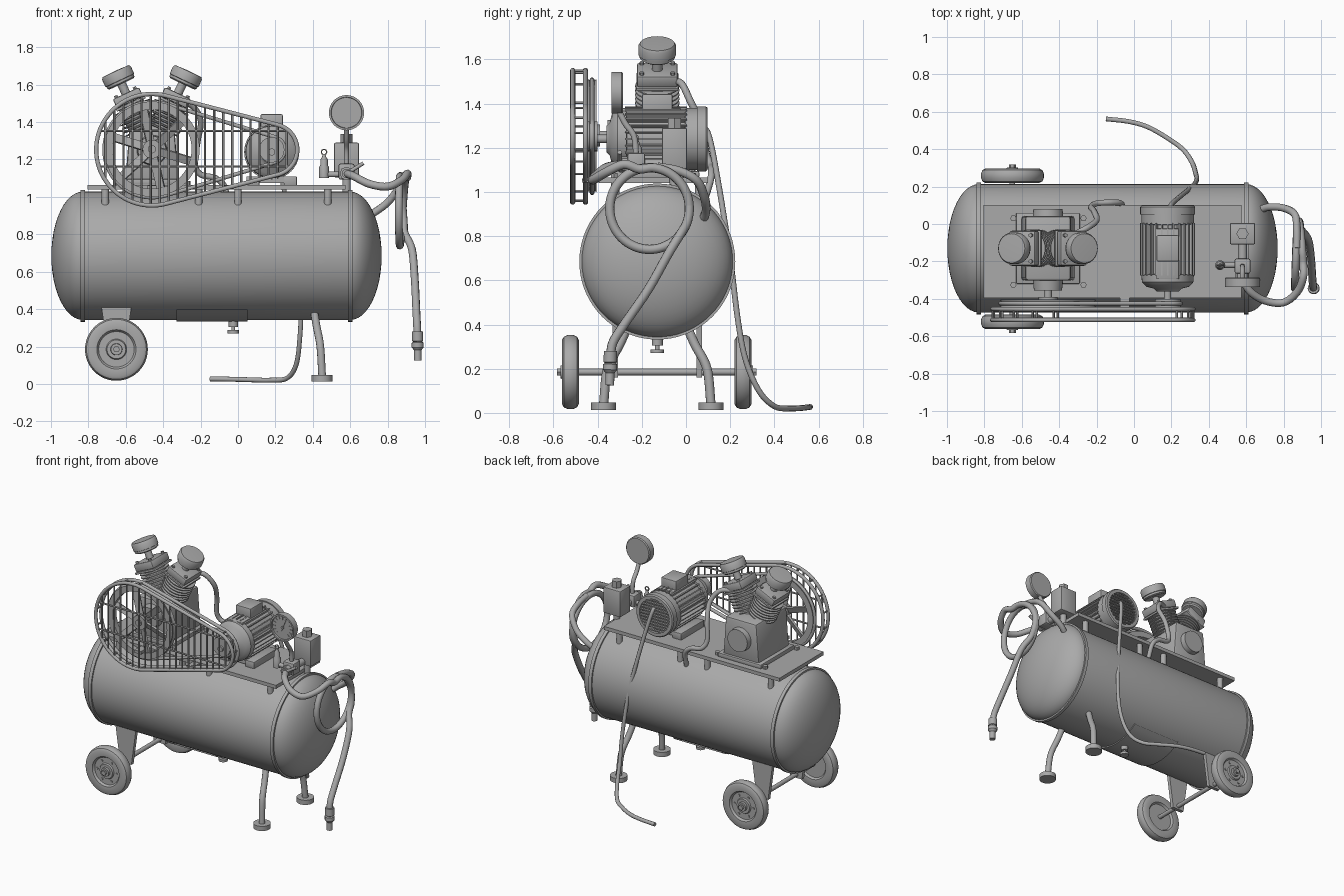
import bpy, bmesh, math
from mathutils import Vector, Matrix
from math import sin, cos, pi, radians, sqrt

if "Cube" in bpy.data.objects:
    bpy.data.objects.remove(bpy.data.objects["Cube"])

grey = bpy.data.materials.new("plain grey")
grey.diffuse_color = (0.4, 0.4, 0.4, 1)
grey.use_nodes = True
grey.node_tree.nodes["Principled BSDF"].inputs["Base Color"].default_value = grey.diffuse_color


def add(name, mesh, angle=35):
    mesh.materials.clear()
    mesh.materials.append(grey)
    mesh.shade_smooth()
    mesh.set_sharp_from_angle(angle=radians(angle))
    o = bpy.data.objects.new(name, mesh)
    bpy.context.collection.objects.link(o)
    return o


def from_bm(name, bm):
    bmesh.ops.recalc_face_normals(bm, faces=bm.faces)
    me = bpy.data.meshes.new(name)
    bm.to_mesh(me)
    bm.free()
    return add(name, me)


def box(name, c, s, rot=None, bevel=0.0, taper=1.0):
    """Box with centre and size; taper shrinks the top along x."""
    bm = bmesh.new()
    bmesh.ops.create_cube(bm, size=1)
    for v in bm.verts:
        k = taper if v.co.z > 0 else 1
        v.co = Vector((v.co.x * s[0] * k, v.co.y * s[1], v.co.z * s[2]))
    if bevel:
        bmesh.ops.bevel(bm, geom=bm.edges[:], offset=bevel, segments=2, affect='EDGES', profile=0.5)
    m = Matrix.Translation(c) @ (rot.to_4x4() if rot else Matrix())
    bmesh.ops.transform(bm, matrix=m, verts=bm.verts)
    return from_bm(name, bm)


def lathe(name, profile, origin, axis, n=40):
    """Spin a (radius, height) profile round an axis."""
    q = Vector(axis).to_track_quat('Z', 'Y')
    bm = bmesh.new()
    rows = []
    for r, h in profile:
        k = 1 if r < 1e-6 else n
        rows.append([bm.verts.new(Vector(origin) + q @ Vector((r * cos(2 * pi * i / n), r * sin(2 * pi * i / n), h)))
                     for i in range(k)])
    for a, b in zip(rows, rows[1:]):
        for i in range(n):
            f = []
            for v in (a[i % len(a)], a[(i + 1) % len(a)], b[(i + 1) % len(b)], b[i % len(b)]):
                if v not in f:
                    f.append(v)
            if len(f) > 2:
                bm.faces.new(f)
    bmesh.ops.remove_doubles(bm, verts=bm.verts, dist=1e-5)
    return from_bm(name, bm)


def cyl(name, p0, p1, r, r2=None, n=24):
    d = Vector(p1) - Vector(p0)
    return lathe(name, [(0, 0), (r, 0), (r if r2 is None else r2, d.length), (0, d.length)], p0, d, n)


def spline(pts, steps=8):
    """Smooth path through the points."""
    p = [Vector(q) for q in pts]
    p = [2 * p[0] - p[1]] + p + [2 * p[-1] - p[-2]]
    out = []
    for a, b, c, d in zip(p, p[1:], p[2:], p[3:]):
        for i in range(steps):
            t = i / steps
            out.append(0.5 * (2 * b + (c - a) * t + (2 * a - 5 * b + 4 * c - d) * t * t + (3 * b - a - 3 * c + d) * t ** 3))
    return out + [p[-2]]


def tube(name, paths, r, cyclic=False, res=3):
    cu = bpy.data.curves.new(name, 'CURVE')
    cu.dimensions = '3D'
    cu.bevel_depth, cu.bevel_resolution, cu.use_fill_caps = r, res, True
    for path in paths:
        s = cu.splines.new('POLY')
        s.points.add(len(path) - 1)
        for pt, co in zip(s.points, path):
            pt.co = (*co, 1)
        s.use_cyclic_u = cyclic
    tmp = bpy.data.objects.new("tmp", cu)
    bpy.context.collection.objects.link(tmp)
    me = bpy.data.meshes.new_from_object(tmp.evaluated_get(bpy.context.evaluated_depsgraph_get()))
    bpy.data.objects.remove(tmp)
    return add(name, me, 50)


# tank with domed ends and weld rims
TY, TZ, TR = -0.13, 0.685, 0.343
dome = [(TR * sin(a), cos(a)) for a in [i * pi / 24 for i in range(13)]]
prof = [(r, -0.83 - 0.168 * h) for r, h in dome] + [(r, 0.60 + 0.168 * h) for r, h in reversed(dome)]
lathe("tank", prof, (0, TY, TZ), (1, 0, 0), 72)
for x in (-0.83, 0.60):
    lathe("tank_rim", [(TR - .01, -.012), (TR + .01, -.012), (TR + .01, .012), (TR - .01, .012)], (x, TY, TZ), (1, 0, 0), 72)

# curved plate under the tank, and drain
bm = bmesh.new()
arc = [radians(-125 + 70 * i / 14) for i in range(15)]
ring = [[bm.verts.new((x, TY + r * cos(a), TZ + r * sin(a))) for a in arc]
        for x, r in ((-.33, TR - .005), (-.33, TR + .008), (.05, TR + .008), (.05, TR - .005))]
for a, b in zip(ring, ring[1:]):
    for i in range(14):
        bm.faces.new((a[i], a[i + 1], b[i + 1], b[i]))
from_bm("belly_plate", bm)
cyl("drain_stem", (-.025, TY, .36), (-.025, TY, .305), .025)
cyl("drain_neck", (-.025, TY, .31), (-.025, TY, .28), .010)
cyl("drain_cap", (-.025, TY, .287), (-.025, TY, .27), .03, n=12)

# deck and its posts
box("deck", (-.115, -.147, 1.052), (1.38, .495, .025))
for x in (-.71, -.21, 0, .48):
    for y in (-.32, .06):
        cyl("deck_post", (x, y, .95), (x, y, 1.045), .02, n=16)

# wheels, axle and brackets
WX, WZ = -.65, .185
for y, s in ((-.523, -1), (.258, 1)):
    lathe("wheel", [(0, -.02), (.095, -.02), (.105, -.034), (.145, -.038), (.160, -.03), (.168, -.012), (.168, .012),
                    (.160, .03), (.145, .038), (.105, .034), (.095, .02), (.055, .02), (.05, .03), (0, .03)],
          (WX, y, WZ), (0, s, 0), 48)
    cyl("wheel_hub", (WX, y, WZ), (WX, y + s * .045, WZ), .035, .03)
    cyl("axle_nut", (WX, y, WZ), (WX, y + s * .06, WZ), .018, n=6)
    for i in range(6):
        a = i * pi / 3
        p = (WX + .075 * cos(a), y, WZ + .075 * sin(a))
        cyl("wheel_bolt", p, (p[0], y + s * .026, p[2]), .008, n=8)
    box("wheel_bracket", (WX, TY + s * .19, .29), (.09, .025, .26), taper=1.8)
cyl("axle", (WX, -.56, WZ), (WX, .30, WZ), .015)

# front legs with feet
for s in (-1, 1):
    tube("front_leg", [spline([(.405, TY + s * .13, .40), (.42, TY + s * .17, .31), (.44, TY + s * .225, .2),
                               (.45, TY + s * .243, .04)])], .021)
    cyl("foot", (.45, TY + s * .243, .014), (.45, TY + s * .243, .047), .056, n=32)

# pump crankcase and covers
PX, PY, PZ = -.46, -.13, 1.255
box("crankcase_base", (PX, PY, 1.08), (.34, .38, .03), bevel=.006)
box("crankcase", (PX, PY, 1.22), (.285, .345, .28), bevel=.015, taper=.85)
cyl("rear_cover", (PX, .03, 1.23), (PX, .08, 1.23), .082, .078, n=32)
cyl("front_cover", (PX, -.29, 1.25), (PX, -.355, 1.25), .082, .075, n=32)
for x in (-.645, -.27):
    for y in (-.325, .03):
        cyl("deck_bolt", (x, y, 1.06), (x, y, 1.085), .017, n=6)

# two finned cylinders with heads and air filters
for s in (-1, 1):
    t = radians(25) * s
    rot = Matrix.Rotation(t, 3, 'Y')
    ax = rot @ Vector((0, 0, 1))
    at = lambda h, u=0, v=0: Vector((PX, PY, PZ)) + rot @ Vector((u, v, h))
    fins = [(0, .05), (.075, .05)]
    for i in range(7):
        h = .115 + i * .021
        fins += [(.072, h), (.1, h + .003), (.1, h + .009), (.072, h + .012)]
    lathe("finned_cylinder", fins + [(.072, .27), (0, .27)], at(0), ax, 40)
    box("valve_plate", at(.268), (.17, .19, .014), rot, .003)
    box("cylinder_head", at(.303), (.155, .185, .055), rot, .01)
    for u in (-.055, .055):
        for v in (-.07, .07):
            cyl("head_bolt", at(.32, u, v), at(.342, u, v), .011, n=6)
    cyl("filter_stem", at(.32), at(.40), .024)
    lathe("air_filter", [(0, .385), (.07, .385), (.08, .392), (.08, .405), (.085, .407), (.085, .448),
                         (.078, .46), (0, .463)], at(0), ax, 40)

# flywheel with spokes
lathe("flywheel_rim", [(.212, -.02), (.255, -.02), (.247, 0), (.255, .02), (.212, .02), (.212, -.02)],
      (PX, -.425, PZ), (0, 1, 0), 64)
cyl("flywheel_hub", (PX, -.455, PZ), (PX, -.39, PZ), .05)
cyl("crankshaft", (PX, -.465, PZ), (PX, -.30, PZ), .022)
for i in range(6):
    r = Matrix.Rotation(i * pi / 3 + .3, 3, 'Y')
    box("flywheel_spoke", Vector((PX, -.425, PZ)) + r @ Vector((.13, 0, 0)), (.18, .014, .045), r @ Matrix.Rotation(.4, 3, 'X'))

# belt and guard outlines wrap two circles
MX, MZ = .18, 1.24
CZ = 1.252


def hull(R1, R2, y):
    f = math.acos((R1 - R2) / (MX - PX))
    a = [(PX + R1 * cos(t), y, CZ + R1 * sin(t)) for t in [f + (2 * pi - 2 * f) * i / 48 for i in range(49)]]
    return a + [(MX + R2 * cos(t), y, CZ + R2 * sin(t)) for t in [-f + 2 * f * i / 24 for i in range(25)]]


tube("drive_belt", [hull(.255, .07, -.425)], .011, True)
cyl("motor_pulley", (MX, -.445, CZ), (MX, -.40, CZ), .068, n=32)
cyl("motor_shaft", (MX, -.46, MZ), (MX, -.33, MZ), .019)
R1, R2 = .298, .137
YF, YB = -.513, -.455
front, back = hull(R1, R2, YF), hull(R1, R2, YB)
tube("guard_frame", [front, back], .012, True)
tube("guard_struts", [[front[i], back[i]] for i in range(2, 74, 5)], .006, res=1)
k = (R1 - R2) / (MX - PX)
bars = []
for i in range(1, 22):
    x = PX - R1 + i * .0485
    if x < PX + R1 * k:
        h = sqrt(R1 ** 2 - (x - PX) ** 2)
    elif x > MX + R2 * k:
        h = sqrt(max(0, R2 ** 2 - (x - MX) ** 2))
    else:
        h = (R1 - k * (x - PX)) / sqrt(1 - k * k)
    bars.append([(x, YF, CZ - h), (x, YF, CZ + h)])
for d in (-.09, .1):
    bars.append([(PX - sqrt(R1 ** 2 - d * d), YF, CZ + d), (MX + sqrt(R2 ** 2 - d * d), YF, CZ + d)])
tube("guard_bars", bars, .006, res=1)
for x in (PX, -.05):
    box("guard_bracket", (x, -.42, 1.052), (.05, .10, .02))

# electric motor with ribs, terminal box and fan cover
lathe("motor_body", [(0, -.36), (.06, -.36), (.075, -.345), (.115, -.335), (.138, -.31), (.14, -.27), (.125, -.268),
                     (.125, -.005), (.14, -.003), (.14, .05), (0, .05)], (MX, 0, MZ), (0, 1, 0), 48)
for i in range(28):
    a = 2 * pi * i / 28
    box("motor_rib", (MX + .13 * cos(a), -.135, MZ + .13 * sin(a)), (.034, .28, .008), Matrix.Rotation(-a, 3, 'Y'))
box("terminal_box", (MX, -.13, 1.40), (.12, .14, .085), bevel=.008)
box("motor_spine", (MX, -.16, 1.365), (.12, .27, .03), bevel=.004)
lathe("fan_cover", [(.118, .05), (.147, .05), (.147, .09), (.14, .098), (.118, .098), (.118, .05)], (MX, 0, MZ), (0, 1, 0), 48)
for i in range(-5, 6):
    z = i * .021
    box("fan_slat", (MX, .085, MZ + z), (2 * sqrt(.125 ** 2 - z * z), .016, .008))
for x in (-.1, .1):
    box("motor_foot", (MX + x, -.14, 1.085), (.07, .26, .05), bevel=.005)
box("motor_base", (MX, -.14, 1.11), (.14, .24, .07))

# pressure switch, manifold, safety valve
GX = .58
box("pressure_switch", (GX, -.052, 1.197), (.135, .115, .185), bevel=.008)
cyl("switch_knob", (GX, -.052, 1.28), (GX, -.052, 1.335), .033, n=6)
cyl("switch_riser", (GX, -.052, 1.0), (GX, -.052, 1.12), .022)
cyl("manifold", (GX, -.05, 1.125), (GX, -.31, 1.125), .024)
box("regulator", (GX, -.225, 1.135), (.085, .08, .085), bevel=.01)
cyl("regulator_collar", (GX, -.265, 1.125), (GX, -.30, 1.125), .036, n=8)
cyl("valve_arm", (GX, -.22, 1.12), (.455, -.22, 1.12), .015)
lathe("safety_valve", [(0, 0), (.026, 0), (.026, .06), (.02, .07), (.02, .1), (.01, .115), (.008, .13), (0, .13)],
      (.46, -.22, 1.10), (0, 0, 1), 16)
tube("valve_pull_ring", [[(.46 + .014 * cos(a), -.22, 1.24 + .014 * sin(a)) for a in [i * pi / 8 for i in range(16)]]], .004, True, 1)
cyl("tap_lever", (.59, -.30, 1.13), (.67, -.30, 1.18), .01)

# pressure gauge
GZ = 1.45
tube("gauge_stem", [spline([(GX, -.225, 1.15), (GX, -.235, 1.25), (GX, -.275, 1.31), (GX, -.31, 1.38)])], .014)
lathe("gauge_case", [(0, 0), (.088, 0), (.094, .006), (.094, .052), (.083, .052), (.081, .042), (0, .042)],
      (GX, -.285, GZ), (0, -1, 0), 48)
for i in range(13):
    a = radians(-45 + 270 * i / 12)
    box("gauge_tick", (GX + .066 * cos(a), -.328, GZ + .066 * sin(a)), (.02, .005, .005), Matrix.Rotation(-a, 3, 'Y'))
box("gauge_needle", (GX + .008, -.331, GZ + .018), (.007, .005, .09), Matrix.Rotation(radians(22), 3, 'Y'))
cyl("gauge_pivot", (GX, -.32, GZ), (GX, -.335, GZ), .010, n=16)

# coiled air hose with nozzle
coil = []
for i in range(27):
    a = radians(105 - i * 505 / 26)
    coil.append((.905 - .045 * sin(pi * i / 26 * .9), -.165 + .18 * cos(a), .925 + .185 * sin(a)))
lead = [(GX, -.29, 1.125), (.62, -.36, 1.11), (.70, -.41, 1.07), (.80, -.42, 1.055), (.875, -.36, 1.09), (.905, -.28, 1.125)]
tail = [(.93, -.08, .72), (.945, -.17, .56), (.953, -.28, .40), (.957, -.33, .32), (.96, -.342, .26)]
tube("air_hose", [spline(lead + coil + tail, 5)], .021)
tube("outlet_hose", [spline([(.66, .07, .865), (.72, .09, .91), (.80, .085, .97), (.86, .05, 1.05), (.87, -.03, 1.095),
                             (.87, -.13, 1.115)])], .02)
lathe("hose_nozzle", [(0, 0), (.03, 0), (.03, .05), (.024, .055), (.032, .06), (.032, .085), (.02, .10), (.02, .155), (0, .155)],
      (.96, -.342, .28), (.01, -.02, -1), 16)

# discharge pipe from the pump to the tank
tube("discharge_pipe", [spline([(-.33, -.06, 1.50), (-.25, -.02, 1.49), (-.2, .02, 1.41), (-.215, .07, 1.30), (-.23, .09, 1.18),
                                (-.2, .11, 1.12), (-.12, .115, 1.10), (-.07, .11, 1.05), (-.06, .08, .95)])], .016)

# power cord trailing on the floor
tube("power_cord", [spline([(.19, .07, 1.30), (.2, .105, 1.25), (.25, .15, 1.02), (.31, .2, .70), (.335, .235, .42), (.33, .27, .24),
                            (.31, .33, .10), (.26, .40, .03), (.17, .465, .02), (.07, .52, .022), (-.03, .548, .025),
                            (-.15, .562, .027)])], .013)
